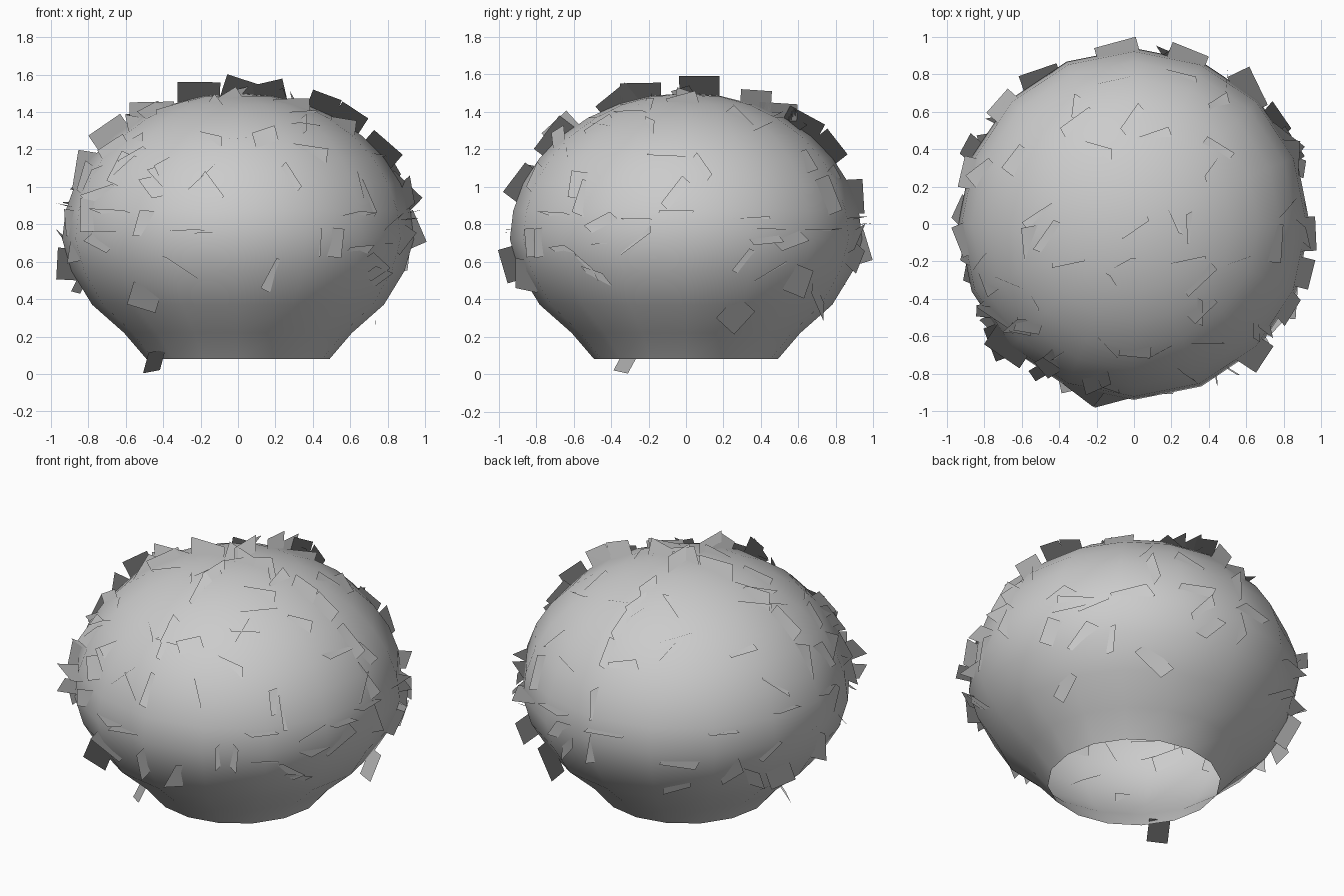
import bpy, bmesh, random
from math import sin, cos, sqrt, radians, pi
from mathutils import Vector, Matrix

random.seed(7)
cube = bpy.data.objects.get("Cube")
if cube:
    bpy.data.objects.remove(cube, do_unlink=True)

grey = bpy.data.materials.new("mid grey")
grey.use_nodes = True
grey.diffuse_color = (0.6, 0.6, 0.6, 1)
grey.node_tree.nodes["Principled BSDF"].inputs["Base Color"].default_value = grey.diffuse_color

RADIUS, HALF_HEIGHT, MIDDLE = 0.94, 0.78, 0.72


def finish(bm, name):
    mesh = bpy.data.meshes.new(name)
    bm.to_mesh(mesh)
    bm.free()
    mesh.materials.append(grey)
    obj = bpy.data.objects.new(name, mesh)
    bpy.context.collection.objects.link(obj)
    return obj


# Rounded body: a lathed shell with an elliptical dome, open at the bottom
profile = [(0.49, 0.08), (0.61, 0.22), (0.78, 0.37), (0.89, 0.55)]
for step in range(9):
    t = step * pi / 16
    profile.append((RADIUS * cos(t), MIDDLE + HALF_HEIGHT * sin(t)))
bm = bmesh.new()
verts = [bm.verts.new((r, 0, z)) for r, z in profile]
edges = [bm.edges.new(pair) for pair in zip(verts, verts[1:])]
bmesh.ops.spin(bm, geom=verts + edges, cent=(0, 0, 0), axis=(0, 0, 1),
               angle=2 * pi, steps=16)
bmesh.ops.remove_doubles(bm, verts=bm.verts, dist=0.001)
bmesh.ops.recalc_face_normals(bm, faces=bm.faces)
top_face = max(bm.faces, key=lambda f: f.calc_center_median().z)
if top_face.normal.z < 0:
    bmesh.ops.reverse_faces(bm, faces=bm.faces)
body = finish(bm, "rounded_body")
bpy.ops.object.select_all(action="DESELECT")
body.select_set(True)
bpy.context.view_layer.objects.active = body
bpy.ops.object.shade_smooth_by_angle(angle=radians(35))

# Thin rectangular flakes, half sunk into the body
bm = bmesh.new()
soft_normals = []


def flake(spot, along, reach, half_length, lean=0.0):
    """spot is a unit vector, along the direction of the outer edge."""
    base = Vector((spot.x * RADIUS, spot.y * RADIUS,
                   MIDDLE + spot.z * HALF_HEIGHT))
    normal = Vector((spot.x / RADIUS, spot.y / RADIUS,
                     spot.z / HALF_HEIGHT)).normalized()
    side = (along - normal * along.dot(normal)).normalized()
    out = Matrix.Rotation(radians(lean), 3, side) @ normal
    tilt = radians(random.uniform(-25, 25))
    rise = half_length * abs(sin(tilt))
    corners = []
    for u, v in ((-1, 0), (1, 0), (1, -0.13), (-1, -0.13)):
        u *= half_length
        across = u * cos(tilt) - v * sin(tilt)
        up = u * sin(tilt) + v * cos(tilt) + reach - rise
        corners.append(bm.verts.new(base + side * across + out * up))
        soft_normals.append(normal)
    face = bm.faces.new(corners)
    face.smooth = True
    face.normal_update()
    if face.normal.dot(normal) < 0:
        face.normal_flip()


def on_sphere(azimuth, elevation):
    a, e = radians(azimuth), radians(elevation)
    return Vector((cos(e) * cos(a), cos(e) * sin(a), sin(e)))


def around(azimuth):
    return Vector((-sin(radians(azimuth)), cos(radians(azimuth)), 0))


# Flakes standing along the upright outlines
outlines = {0: (5, 21, 37, 52, 62, 81, 88), 180: (-9, 27, 45, 62, 78),
            90: (-2, 16, 37, 50, 60, 68, 86), -90: (-10, 23, 42, 46, 66, 76)}
for azimuth, elevations in outlines.items():
    for elevation in elevations:
        spot = on_sphere(azimuth, elevation)
        flake(spot, on_sphere(azimuth, elevation + 90),
              0.06 + 0.04 * max(0, spot.z), random.uniform(0.08, 0.12))

# Flakes around the widest ring
for azimuth in (163, 138, 122, 96, 72, 48, 30, 21, -3, -16, -26, -46,
                -96, -108, -135, -140, 186):
    reach = 0.1 if azimuth in (48, -46, -135, -140) else 0.06
    flake(on_sphere(azimuth, random.uniform(-5, 14)), around(azimuth), reach,
          random.uniform(0.08, 0.12))

# One flake that hangs below the base
flake(on_sphere(217, -55), Vector((1, -1, 0)), 0.094, 0.06)


def leaning(spot, along):
    flake(spot, along, random.uniform(0.03, 0.07), random.uniform(0.07, 0.11),
          random.choice((-1, 1)) * random.uniform(20, 50))


# Leaning flakes: two coordinates and the angle of the outer edge
front = [(-.38, 1.15, 75), (0, 1.26, 8), (.38, 1.2, -25), (-.2, 1.05, 50),
         (-.13, 1, -50), (.28, 1.05, -70), (-.74, .97, 0), (-.8, .85, -65),
         (-.75, .69, -15), (.7, .95, -80), (.52, .7, 85), (.17, .54, 70),
         (.65, .67, -5), (.75, .6, -35), (-.5, .37, -35), (.35, 1.33, 75)]
left = [(-.1, 1.17, -12), (.08, 1.1, -65), (-.05, .95, 50), (-.58, 1, 80),
        (-.45, .8, 15), (-.27, .7, 40), (-.83, .7, 85), (.43, .72, 0),
        (.3, .6, 45), (.45, .55, 20), (.6, .5, 80), (.3, .3, 25),
        (.7, .38, -40), (-.5, .55, -12), (.75, .95, -70), (.55, .72, 15)]
top = [(-.3, .55, 55), (-.2, .4, -40), (0, .55, 65), (.1, .47, 5),
       (-.62, .35, 80), (.45, .4, -20), (.42, .3, 60), (-.5, .05, 40),
       (-.45, -.07, 50), (-.57, -.12, 60), (0, -.02, 40), (-.35, -.2, 10),
       (-.07, -.22, 25), (-.08, -.35, -55), (.3, -.03, 85), (.2, .05, -60),
       (.28, -.2, 5), (.35, -.3, 50), (.55, -.2, 10), (.37, -.45, 30),
       (-.55, -.38, -70), (-.6, -.55, 20), (-.15, -.65, -60), (.15, -.68, 40),
       (.25, .8, -40), (-.1, .77, 20), (.45, .65, 40)]
X, Y, Z = Vector((1, 0, 0)), Vector((0, 1, 0)), Vector((0, 0, 1))
for spots, right, up, facing in ((front, X, Z, -Y), (left, Y, Z, X), (top, X, Y, Z)):
    for u, v, angle in spots:
        u /= RADIUS
        v = (v - MIDDLE) / HALF_HEIGHT if up == Z else v / RADIUS
        depth = sqrt(max(0, 1 - u * u - v * v))
        leaning((right * u + up * v + facing * depth).normalized(),
                right * cos(radians(angle)) + up * sin(radians(angle)))

# Scattered flakes over the back and the right side
for _ in range(22):
    azimuth = random.uniform(70, 260)
    elevation = random.uniform(-20, 45)
    turn = random.uniform(0, pi)
    leaning(on_sphere(azimuth, elevation),
            around(azimuth) * cos(turn) + on_sphere(azimuth, elevation + 90) * sin(turn))

# Flakes share the soft shading of the body beneath them
flakes = finish(bm, "surface_flakes")
flakes.data.normals_split_custom_set_from_vertices(soft_normals)
